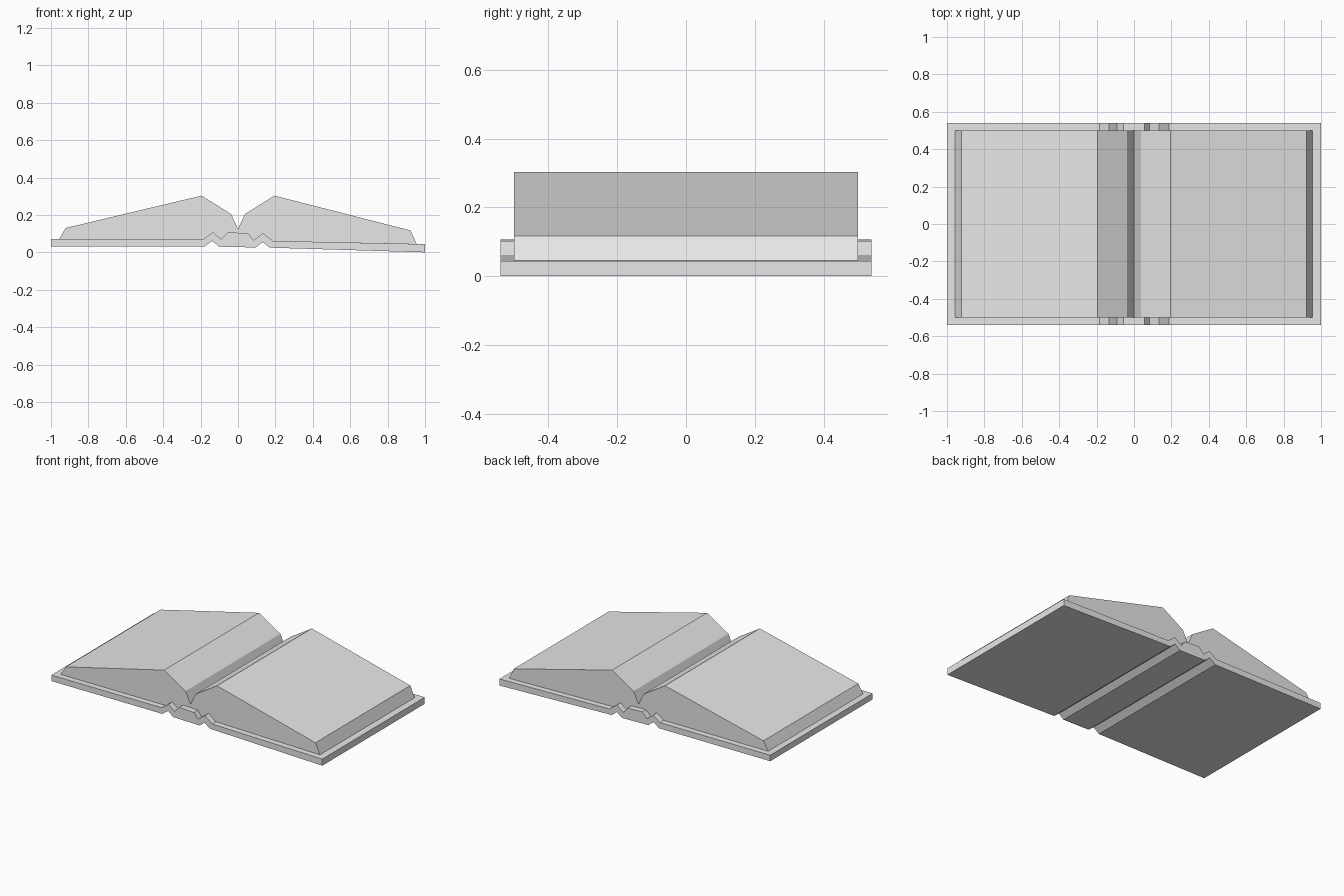
import bpy
import bmesh

default = bpy.data.objects.get("Cube")
if default:
    bpy.data.objects.remove(default, do_unlink=True)

# Single plain grey for the whole book
GREY = (0.8, 0.8, 0.8, 1.0)
grey = bpy.data.materials.new("plain grey")
grey.use_nodes = True
grey.diffuse_color = GREY
grey.node_tree.nodes["Principled BSDF"].inputs["Base Color"].default_value = GREY


def extrude_profile(name, profile, half_depth):
    """Flat-shaded prism from an x-z outline, centred on y = 0."""
    bm = bmesh.new()
    face = bm.faces.new([bm.verts.new((x, -half_depth, z)) for x, z in profile])
    result = bmesh.ops.extrude_face_region(bm, geom=[face])
    moved = [v for v in result["geom"] if isinstance(v, bmesh.types.BMVert)]
    bmesh.ops.translate(bm, verts=moved, vec=(0, 2 * half_depth, 0))
    bmesh.ops.recalc_face_normals(bm, faces=bm.faces)
    mesh = bpy.data.meshes.new(name)
    bm.to_mesh(mesh)
    bm.free()
    mesh.materials.append(grey)
    obj = bpy.data.objects.new(name, mesh)
    bpy.context.collection.objects.link(obj)
    return obj


# Crease line shared by the cover's inside and the underside of the pages
creases = [(-0.185, 0.07), (-0.135, 0.107), (-0.09, 0.07), (-0.055, 0.107),
           (0.055, 0.102), (0.083, 0.065), (0.133, 0.102), (0.187, 0.061)]

# Cover: two boards and a spine joined by folded hinges
cover_outside = [(1, 0.0), (0.17, 0.025), (0.132, 0.055), (0.095, 0.026),
                 (-0.1, 0.03), (-0.138, 0.061), (-0.18, 0.03), (-1, 0.03)]
cover_inside = [(-1, 0.07)] + creases + [(1, 0.044)]
extrude_profile("cover", cover_inside + cover_outside, 0.54)

# Pages: two sloping blocks meeting in the gutter
pages_top = [(0.955, 0.045), (0.922, 0.117), (0.195, 0.303), (0.037, 0.205),
             (0, 0.125), (-0.037, 0.205), (-0.195, 0.303), (-0.922, 0.13),
             (-0.957, 0.07)]
extrude_profile("pages", creases + pages_top, 0.5)
